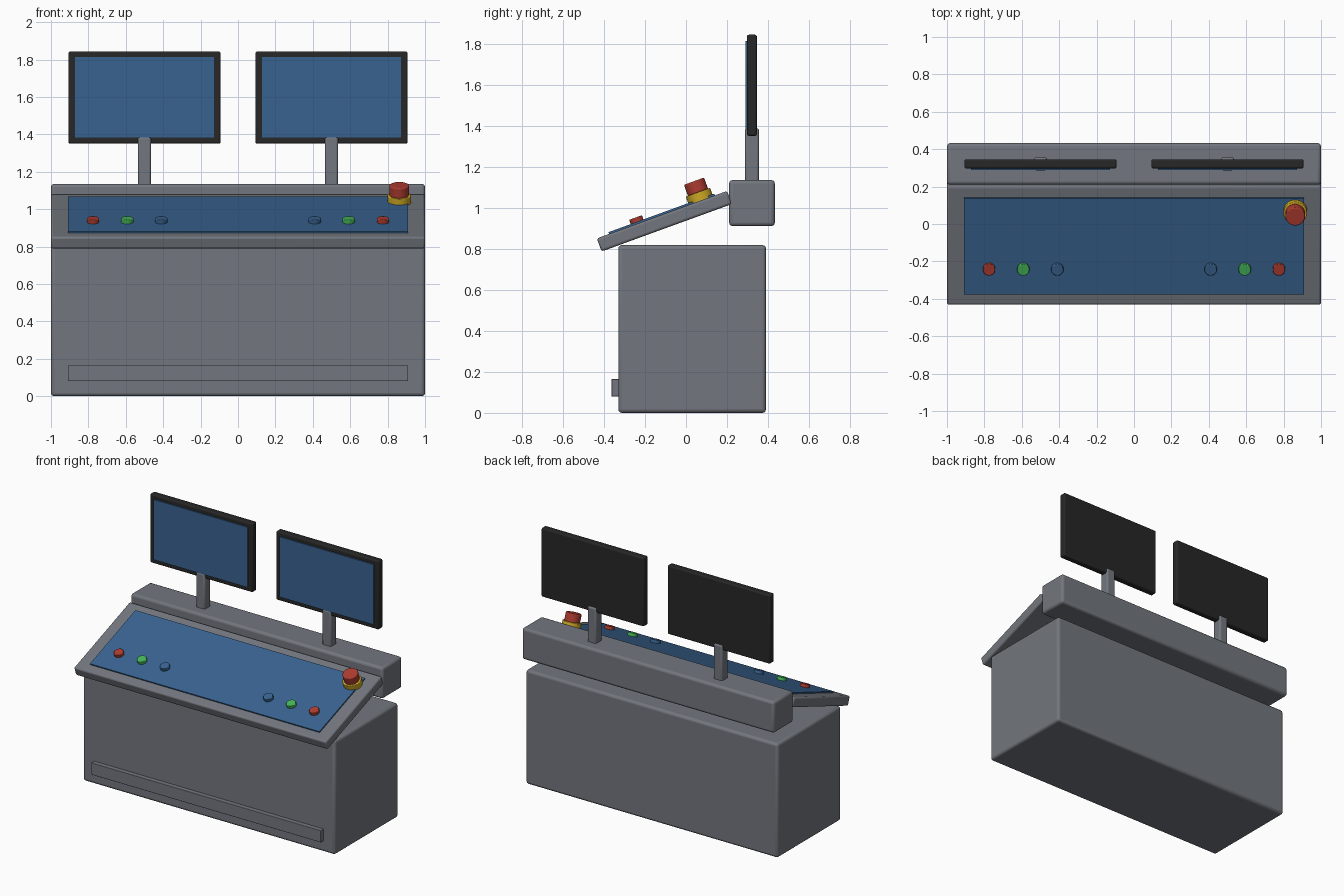
import bpy, math
from mathutils import Matrix, Vector

if "Cube" in bpy.data.objects:
    bpy.data.objects.remove(bpy.data.objects["Cube"])


def material(name, rgb):
    m = bpy.data.materials.new(name)
    m.diffuse_color = (*rgb, 1)
    m.use_nodes = True
    m.node_tree.nodes["Principled BSDF"].inputs["Base Color"].default_value = m.diffuse_color
    return m


GREY = material("steel grey", (0.17, 0.183, 0.207))
BLUE = material("display blue", (0.04, 0.122, 0.275))
BLACK = material("bezel black", (0.02, 0.02, 0.021))
RED = material("signal red", (0.42, 0.045, 0.03))
GREEN = material("signal green", (0.06, 0.46, 0.10))
YELLOW = material("warning yellow", (0.62, 0.40, 0.02))

# Frame of the sloped desk: origin at the middle of its top surface
DESK = Matrix.Translation((0, -0.117, 0.966)) @ Matrix.Rotation(math.radians(20), 4, 'X')


def finish(ob, name, mat, bevel, frame):
    ob.name = name
    ob.data.materials.append(mat)
    if bevel:
        mod = ob.modifiers.new("Bevel", 'BEVEL')
        mod.width = bevel
        mod.segments = 3
        mod.limit_method = 'ANGLE'
    bpy.ops.object.shade_smooth_by_angle(angle=math.radians(35))
    ob.matrix_world = frame @ ob.matrix_world
    return ob


def box(name, mat, x, y, z, bevel=0.0, frame=Matrix()):
    """Box from (min, max) ranges on each axis."""
    bpy.ops.mesh.primitive_cube_add(size=1)
    ob = bpy.context.object
    size = [r[1] - r[0] for r in (x, y, z)]
    mid = Vector([(r[0] + r[1]) / 2 for r in (x, y, z)])
    ob.data.transform(Matrix.Translation(mid) @ Matrix.Diagonal((*size, 1)))
    return finish(ob, name, mat, bevel, frame)


def disc(name, mat, x, v, z, r, bevel=0.0, sides=24):
    """Cylinder standing on the sloped desk."""
    bpy.ops.mesh.primitive_cylinder_add(vertices=sides, radius=r, depth=z[1] - z[0])
    ob = bpy.context.object
    ob.data.transform(Matrix.Translation((x, v, (z[0] + z[1]) / 2)))
    return finish(ob, name, mat, bevel, DESK)


# Cabinet, kick plate and rear housing
box("cabinet", GREY, (-1, 1), (-0.33, 0.39), (0, 0.818), 0.018)
box("kick_plate", GREY, (-0.91, 0.91), (-0.363, -0.32), (0.08, 0.165), 0.003)
box("rear_housing", GREY, (-1, 1), (0.21, 0.433), (0.91, 1.135), 0.018)

# Sloped desk with its blue control surface
box("sloped_desk", GREY, (-1, 1), (-0.338, 0.338), (-0.068, 0), 0.012, DESK)
box("control_surface", BLUE, (-0.91, 0.91), (-0.274, 0.274), (-0.005, 0.009), 0.0, DESK)

# Mirrored push buttons
for side, s in (("left", -1), ("right", 1)):
    for label, mat, x in (("red", RED, 0.775), ("green", GREEN, 0.592), ("blue", BLUE, 0.41)):
        disc(f"{label}_button_{side}", mat, s * x, -0.126, (0, 0.031), 0.033, 0.004)

# Emergency stop
disc("stop_collar", YELLOW, 0.862, 0.202, (-0.005, 0.043), 0.063, 0.004, 32)
disc("stop_knob", RED, 0.862, 0.202, (0.04, 0.1), 0.052, 0.006, 32)

# Two monitors on posts
for side, c in (("left", -0.5), ("right", 0.5)):
    box(f"monitor_post_{side}", GREY, (c - 0.035, c + 0.035), (0.287, 0.356), (1.12, 1.387), 0.012)
    box(f"monitor_frame_{side}", BLACK, (c - 0.407, c + 0.407), (0.297, 0.346), (1.35, 1.843), 0.01)
    box(f"monitor_screen_{side}", BLUE, (c - 0.372, c + 0.372), (0.289, 0.298), (1.382, 1.813))
